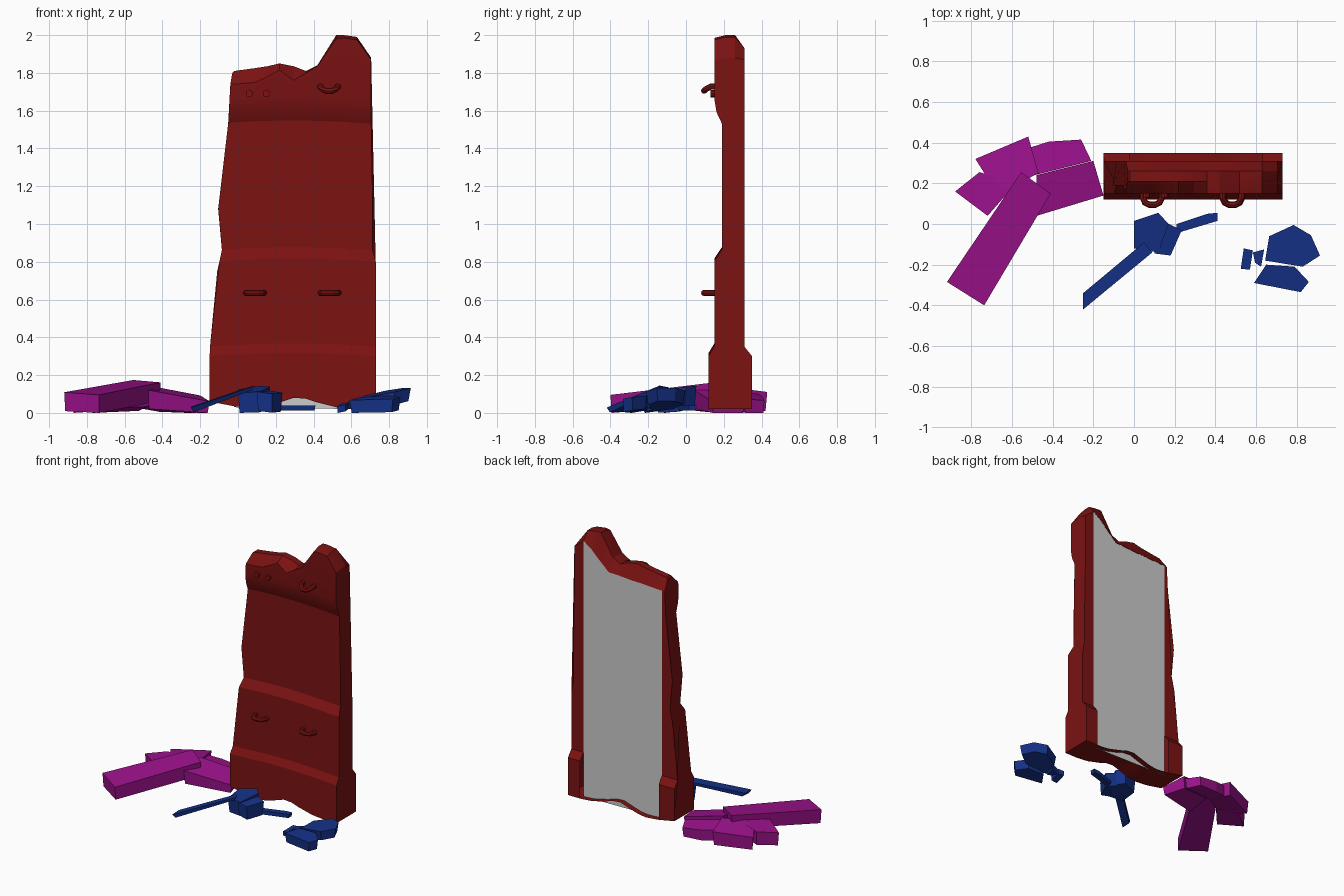
import bpy, bmesh, math
from mathutils import Vector

if "Cube" in bpy.data.objects:
    bpy.data.objects.remove(bpy.data.objects["Cube"])


def material(name, rgb):
    m = bpy.data.materials.new(name)
    m.diffuse_color = (*rgb, 1)
    m.use_nodes = True
    m.node_tree.nodes["Principled BSDF"].inputs["Base Color"].default_value = m.diffuse_color
    return m


RED = material("dark_red", (0.2, 0.006, 0.006))
PURPLE = material("purple", (0.33, 0.006, 0.26))
BLUE = material("deep_blue", (0.007, 0.03, 0.24))


def finish(name, bm, mat=None, smooth=False):
    bmesh.ops.recalc_face_normals(bm, faces=bm.faces)
    me = bpy.data.meshes.new(name)
    bm.to_mesh(me)
    bm.free()
    ob = bpy.data.objects.new(name, me)
    bpy.context.collection.objects.link(ob)
    if mat:
        me.materials.append(mat)
    if smooth:
        bpy.ops.object.select_all(action='DESELECT')
        bpy.context.view_layer.objects.active = ob
        ob.select_set(True)
        bpy.ops.object.shade_smooth_by_angle(angle=math.radians(25))
    return ob


def interp(pts, t):
    for (a, va), (b, vb) in zip(pts, pts[1:]):
        if t <= b:
            return va + (vb - va) * max(0, (t - a) / (b - a))
    return pts[-1][1]


# Broken wall: side outlines by height, ragged top and bottom by x
LEFT = [(0, -.15), (.33, -.15), (.75, -.11), (.86, -.085), (1.08, -.105), (1.55, -.05), (1.75, -.04), (1.8, -.03)]
RIGHT = [(0, .73), (.8, .73), (.87, .71), (1.2, .715), (1.5, .705), (1.9, .705)]
XS = [-.1, -.02, .09, .155, .22, .295, .36, .42, .52, .56, .63, .71]
FRONT_TOP = [1.74, 1.74, 1.75, 1.78, 1.815, 1.76, 1.80, 1.835, 1.98, 1.985, 1.975, 1.87]
RIDGE = [1.80, 1.81, 1.825, 1.835, 1.85, 1.835, 1.81, 1.84, 2.0, 2.0, 1.99, 1.88]
BACK_TOP = [1.73, 1.73, 1.735, 1.74, 1.74, 1.745, 1.75, 1.75, 1.84, 1.88, 1.93, 1.87]
BOTTOM = [.06, .035, .025, .035, .055, .08, .075, .055, .03, .025, .02, .02]
FRONT = [(.12, .30), (.15, .35), (.15, .80), (.19, .86), (.19, 1.08), (.19, 1.53), (.162, 1.59), (.15, 1.66)]
BACK = [(.31, 1.55), (.31, 1.08), (.31, .86), (.31, .75), (.31, .35), (.35, .30)]

bm = bmesh.new()
cols = []
for i, x in enumerate(XS):
    arch = .018 * math.sin(math.pi * (x + .15) / .88)
    prof = [(.12, BOTTOM[i])] + [(y, z + arch) for y, z in FRONT]
    prof += [(.15, FRONT_TOP[i]), (.21, RIDGE[i]), (.26, RIDGE[i]), (.31, BACK_TOP[i])]
    prof += BACK + [(.35, BOTTOM[i])]
    ring = []
    for y, z in prof:
        xx = interp(LEFT, z) if i == 0 else interp(RIGHT, z) if i == len(XS) - 1 else x
        ring.append(bm.verts.new((xx, y, z)))
    cols.append(ring)
n = len(cols[0])
back_start = 1 + len(FRONT) + 3
for i, (a, b) in enumerate(zip(cols, cols[1:])):
    for j in range(n):
        # the middle of the back is open and closed by the grey panel
        if 1 <= i <= len(XS) - 3 and back_start <= j < n - 1:
            continue
        k = (j + 1) % n
        bm.faces.new((a[j], b[j], b[k], a[k]))
bm.faces.new(cols[0])
bm.faces.new(cols[-1])
finish("broken_wall", bm, RED, True)

# Flat grey panel in the back opening
bm = bmesh.new()
outline = [(x, z) for x, z in zip(XS[1:-1], BACK_TOP[1:-1])] + [(.63, .02), (-.02, .03)]
bm.faces.new([bm.verts.new((x, .309, z)) for x, z in outline])
finish("back_panel", bm)


# Bent rod handles and the stubs of a broken one
def rod(name, pts, r):
    bm = bmesh.new()
    rings = []
    for i, p in enumerate(pts):
        p = Vector(p)
        d = Vector(pts[min(i + 1, len(pts) - 1)]) - Vector(pts[max(i - 1, 0)])
        q = d.to_track_quat('Z', 'Y')
        rings.append([bm.verts.new(p + q @ Vector((r * math.cos(t), r * math.sin(t), 0)))
                      for t in [math.tau * k / 8 for k in range(8)]])
    for a, b in zip(rings, rings[1:]):
        # match each ring to the nearest start vertex so the tube does not twist
        off = min(range(8), key=lambda s: sum((a[k].co - b[(k + s) % 8].co).length for k in range(8)))
        b[:] = b[off:] + b[:off]
        for k in range(8):
            bm.faces.new((a[k], a[(k + 1) % 8], b[(k + 1) % 8], b[k]))
    bm.faces.new(rings[0])
    bm.faces.new(rings[-1])
    finish(name, bm, RED, True)


def handle(name, cx, z, droop):
    shape = [(-.047, .17, 0), (-.047, .13, 0), (-.035, .105, .6), (-.015, .095, 1),
             (.015, .095, 1), (.035, .105, .6), (.047, .13, 0), (.047, .17, 0)]
    rod(name, [(cx + x, y, z - droop * s) for x, y, s in shape], .016)


handle("lower_handle_left", .09, .635, 0)
handle("lower_handle_right", .485, .635, 0)
handle("upper_handle", .482, 1.727, .022)
for side, x in (("left", .06), ("right", .15)):
    rod("handle_stub_" + side, [(x, .18, 1.69), (x, .13, 1.69)], .019)


# Rubble: tilted prisms from a plan outline, top height, thickness and slope
def chunk(name, mat, plan, top, thick, sx=0, sy=0, inset=.94):
    bm = bmesh.new()
    cx = sum(p[0] for p in plan) / len(plan)
    cy = sum(p[1] for p in plan) / len(plan)
    up, low = [], []
    for x, y in plan:
        z = top + sx * (x - cx) + sy * (y - cy)
        up.append(bm.verts.new((x, y, z)))
        low.append(bm.verts.new((cx + (x - cx) * inset, cy + (y - cy) * inset, max(0, z - thick))))
    m = len(plan)
    for i in range(m):
        j = (i + 1) % m
        bm.faces.new((up[i], up[j], low[j], low[i]))
    bm.faces.new(up)
    bm.faces.new(low)
    bmesh.ops.triangulate(bm, faces=[f for f in bm.faces if len(f.verts) > 4])
    finish(name, bm, mat)


chunk("purple_long_slab", PURPLE, [(-.555, .255), (-.41, .15), (-.737, -.40), (-.92, -.285)], .135, .1, 0, .12, .98)
chunk("purple_back_block", PURPLE, [(-.78, .32), (-.52, .43), (-.47, .25), (-.62, .17), (-.73, .24)], .115, .1, .1, -.1)
chunk("purple_left_block", PURPLE, [(-.76, .255), (-.88, .16), (-.72, .04), (-.58, .2)], .11, .1, .1, 0)
chunk("purple_right_back_block", PURPLE, [(-.53, .37), (-.42, .405), (-.26, .415), (-.21, .31), (-.49, .24)], .09, .08, -.12, -.15)
chunk("purple_right_block", PURPLE, [(-.2, .31), (-.15, .14), (-.48, .04), (-.48, .24)], .105, .1, -.22, .12)

chunk("blue_long_shard", BLUE, [(.05, -.09), (.09, -.14), (-.25, -.42), (-.25, -.34)], .085, .025, .3, .05, .9)
chunk("blue_middle_block", BLUE, [(0, .015), (.12, .055), (.17, 0), (.12, -.14), (0, -.12)], .125, .11, .1, .15, .9)
chunk("blue_middle_wedge", BLUE, [(.15, .01), (.235, -.03), (.18, -.155), (.1, -.145)], .11, .1, -.12, .1, .9)
chunk("blue_thin_shard", BLUE, [(.21, 0), (.36, .05), (.41, .055), (.41, .015), (.21, -.045)], .04, .028, 0, 0, .95)
chunk("blue_right_slab", BLUE, [(.665, -.06), (.785, -.005), (.87, -.055), (.915, -.155), (.83, -.21), (.645, -.18)], .11, .07, .2, .08, .9)
chunk("blue_right_block", BLUE, [(.65, -.2), (.59, -.29), (.82, -.335), (.86, -.285), (.79, -.21)], .08, .07, .06, .15, .92)
chunk("blue_small_chip", BLUE, [(.54, -.12), (.585, -.13), (.57, -.225), (.525, -.22)], .045, .035, .2, .1)
chunk("blue_small_wedge", BLUE, [(.585, -.14), (.64, -.125), (.625, -.21), (.595, -.19)], .065, .04, .2, 0)
